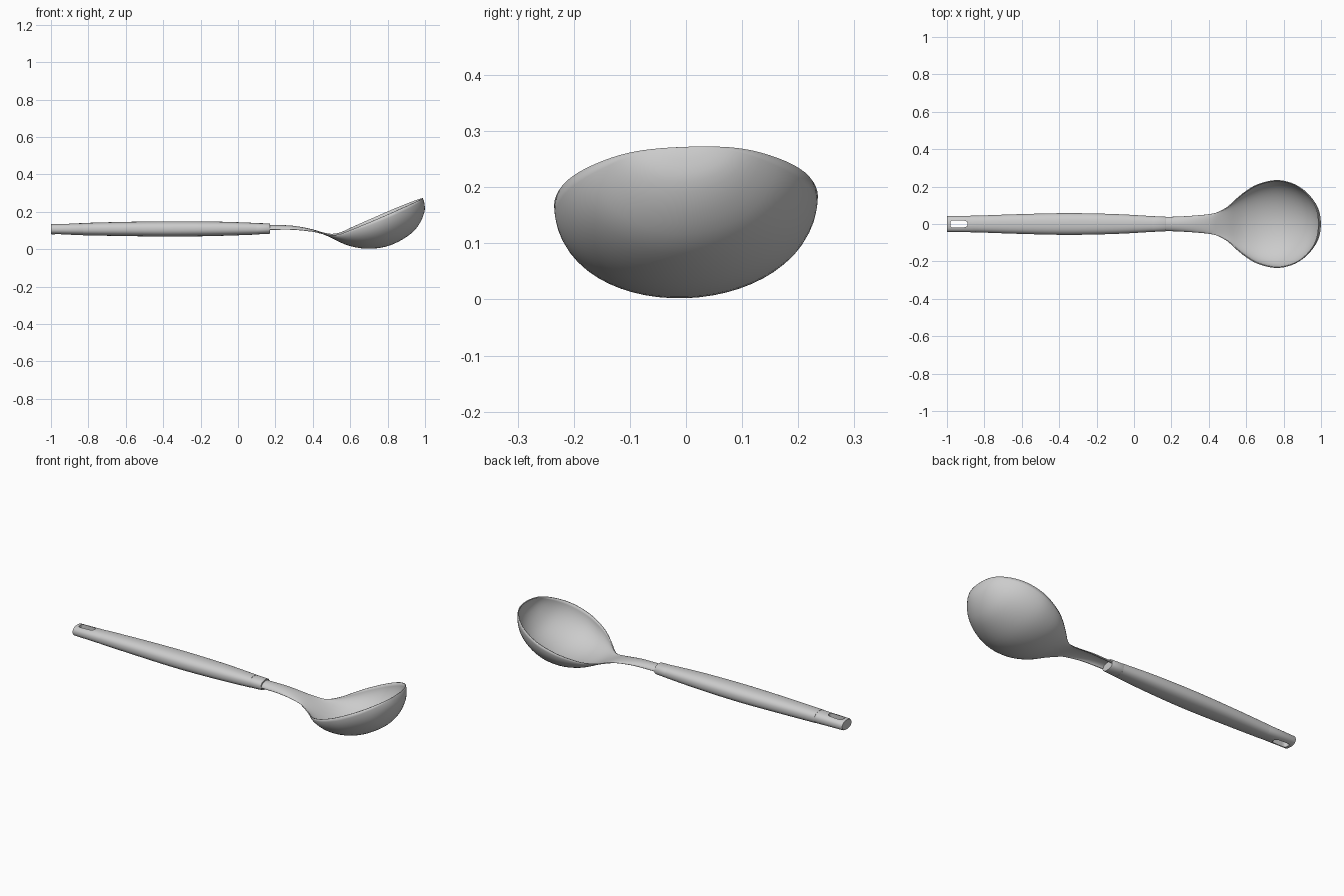
import bpy, bmesh, math
from mathutils import Vector

default = bpy.data.objects.get("Cube")
if default:
    bpy.data.objects.remove(default, do_unlink=True)

grey = bpy.data.materials.new("brushed grey")
grey.use_nodes = True
grey.diffuse_color = (0.6, 0.6, 0.6, 1)
grey.node_tree.nodes["Principled BSDF"].inputs["Base Color"].default_value = (0.6, 0.6, 0.6, 1)


def resample(stations, steps):
    """Smooth curve through the stations."""
    pts = [Vector(s) for s in stations]
    pts = [pts[0]] + pts + [pts[-1]]
    out = []
    for a, b, c, d in zip(pts, pts[1:], pts[2:], pts[3:]):
        for i in range(steps):
            t = i / steps
            out.append(0.5 * (2 * b + (c - a) * t + (2 * a - 5 * b + 4 * c - d) * t ** 2
                              + (3 * b - a - 3 * c + d) * t ** 3))
    return out + [pts[-1]]


def loft(name, rows, closed):
    """Skin rows of points; closed rows also get end caps."""
    bm = bmesh.new()
    grid = [[bm.verts.new(p) for p in row] for row in rows]
    n = len(rows[0])
    for r0, r1 in zip(grid, grid[1:]):
        for i in range(n if closed else n - 1):
            j = (i + 1) % n
            bm.faces.new((r0[i], r0[j], r1[j], r1[i]))
    if closed:
        bm.faces.new(grid[0])
        bm.faces.new(grid[-1])
    bmesh.ops.remove_doubles(bm, verts=bm.verts, dist=0.0003)
    bmesh.ops.recalc_face_normals(bm, faces=bm.faces)
    mesh = bpy.data.meshes.new(name)
    bm.to_mesh(mesh)
    bm.free()
    mesh.materials.append(grey)
    obj = bpy.data.objects.new(name, mesh)
    bpy.context.collection.objects.link(obj)
    return obj


def smooth(obj):
    bpy.ops.object.select_all(action="DESELECT")
    obj.select_set(True)
    bpy.context.view_layer.objects.active = obj
    bpy.ops.object.shade_smooth_by_angle(angle=math.radians(40))


def oval(x, half_width, half_height, z, sides=32):
    """Slightly squared oval across the handle."""
    row = []
    for i in range(sides):
        a = math.tau * i / sides
        c, s = math.cos(a), math.sin(a)
        row.append((x, half_width * math.copysign(abs(c) ** 0.85, c),
                    z + half_height * math.copysign(abs(s) ** 0.85, s)))
    return row


def handle_part(name, stations, steps=1):
    return loft(name, [oval(*s) for s in resample(stations, steps)], True)


# Bowl and neck: rim x, rim z, middle x, middle z, half width
spoon_stations = [
    (.12, .105, .12, .127, .034), (.20, .105, .20, .127, .036),
    (.30, .105, .30, .122, .041), (.40, .095, .40, .103, .05),
    (.45, .086, .45, .085, .064), (.50, .078, .50, .063, .09),
    (.55, .086, .55, .038, .135), (.60, .107, .60, .019, .175),
    (.66, .133, .67, .006, .21), (.74, .167, .74, .007, .231),
    (.80, .193, .81, .022, .229), (.86, .219, .88, .055, .21),
    (.91, .24, .94, .10, .176), (.95, .257, .978, .155, .131),
    (.972, .266, .996, .21, .09), (.983, .27, .993, .25, .045),
    (.986, .271, .986, .271, 0)]
rows = []
for rx, rz, mx, mz, w in resample(spoon_stations, 3):
    row = []
    for i in range(29):
        a = math.pi * (i / 28 - 0.5)
        k, y = math.cos(a), w * math.sin(a)
        row.append((rx + (mx - rx) * k, y, rz + (mz - rz) * k + 0.035 * y))
    rows.append(row)
bowl = loft("bowl_and_neck", rows, False)
shell = bowl.modifiers.new("thickness", "SOLIDIFY")
shell.thickness = 0.005
shell.offset = 0
smooth(bowl)

# Grip swelling in the middle
grip = handle_part("grip", [
    (-.83, .045, .033, .107), (-.6, .053, .038, .108), (-.35, .058, .041, .108),
    (-.1, .053, .038, .109), (.10, .042, .031, .109)], 4)
smooth(grip)

# Collar where the neck enters
collar = handle_part("collar", [
    (.096, .041, .030, .109), (.10, .042, .030, .109), (.168, .039, .028, .110), (.17, .038, .027, .110)])
smooth(collar)

# End cap with hanging slot
end_cap = handle_part("end_cap", [
    (-1, .041, .026, .107), (-.995, .043, .028, .107), (-.83, .0445, .032, .107), (-.825, .044, .032, .107)])
outline = []
for i in range(24):
    a = math.tau * i / 24
    c, s = math.cos(a), math.sin(a)
    outline.append((-.936 + .046 * math.copysign(abs(c) ** 0.4, c),
                    (.019 - .003 * c) * math.copysign(abs(s) ** 0.6, s)))
cutter = loft("slot_cutter", [[(x, y, z) for x, y in outline] for z in (0, .2)], True)
cut = end_cap.modifiers.new("hanging_slot", "BOOLEAN")
cut.object = cutter
cut.operation = "DIFFERENCE"
cut.solver = "EXACT"
cutter.hide_render = True
cutter.hide_set(True)
smooth(end_cap)
